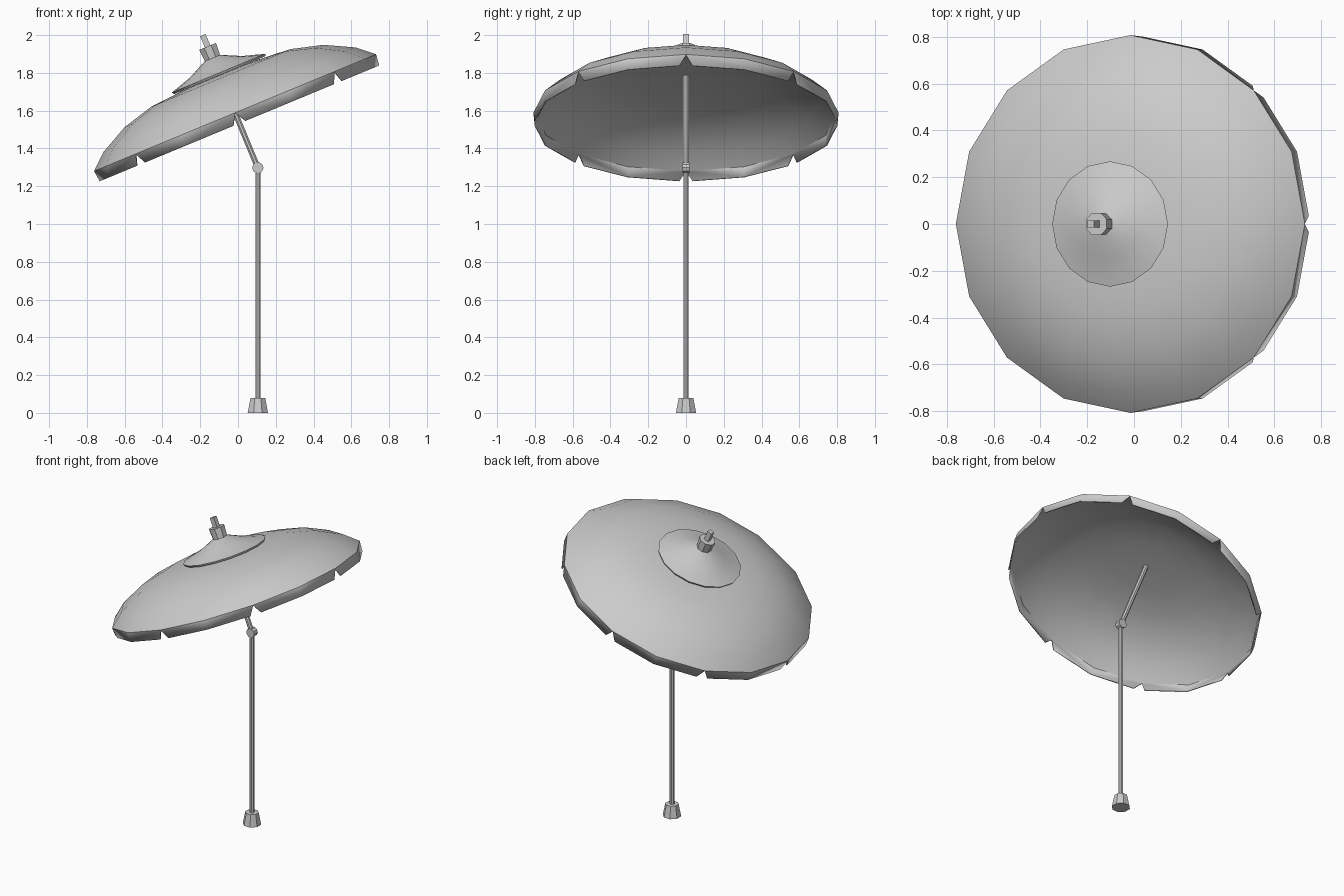
import bpy, bmesh
from math import pi, sin, cos, radians
from mathutils import Matrix, Vector

if "Cube" in bpy.data.objects:
    bpy.data.objects.remove(bpy.data.objects["Cube"])

JOINT = Vector((0.105, 0, 1.298))
UPRIGHT = Matrix.Translation((0.105, 0, 0))
TILT = Matrix.Translation(JOINT) @ Matrix.Rotation(radians(-22.5), 4, 'Y')


def ring_point(r, z, i, n, phase=0.0):
    a = 2 * pi * (i + phase) / n
    return Vector((r * cos(a), r * sin(a), z))


def lathe(bm, profile, n, phase=0.0):
    """Revolve (radius, height) points into n-sided rings; returns the rings."""
    rings = [[bm.verts.new(ring_point(r, z, i, n, phase)) for i in range(n)]
             for r, z in profile]
    for lo, hi in zip(rings, rings[1:]):
        for i in range(n):
            j = (i + 1) % n
            bm.faces.new((lo[i], lo[j], hi[j], hi[i]))
    return rings


def finish(name, bm, matrix, smooth=None):
    bmesh.ops.remove_doubles(bm, verts=bm.verts, dist=1e-5)
    bmesh.ops.recalc_face_normals(bm, faces=bm.faces)
    mesh = bpy.data.meshes.new(name)
    bm.to_mesh(mesh)
    bm.free()
    ob = bpy.data.objects.new(name, mesh)
    bpy.context.collection.objects.link(ob)
    ob.matrix_world = matrix
    if smooth:
        bpy.ops.object.select_all(action='DESELECT')
        ob.select_set(True)
        bpy.context.view_layer.objects.active = ob
        bpy.ops.object.shade_smooth_by_angle(angle=radians(smooth))
    return ob


def solid(name, profile, n, matrix, phase=0.0, smooth=None):
    """Closed revolved part with flat end caps."""
    bm = bmesh.new()
    rings = lathe(bm, profile, n, phase)
    for (r, _), ring in ((profile[0], rings[0]), (profile[-1], rings[-1])):
        if r > 0:
            bm.faces.new(ring)
    return finish(name, bm, matrix, smooth)


# canopy dome with a hanging edge, cut by a V notch at every second corner
N, RIM, RIM_H, HEM_H, NOTCH = 16, 0.808, 0.315, 0.254, 0.036
bm = bmesh.new()
rings = lathe(bm, [(RIM, RIM_H), (0.722, 0.39), (0.57, 0.468), (0.40, 0.514),
                   (0.21, 0.529), (0, 0.532)], N)
rim = rings[0]
drop = Vector((0, 0, HEM_H - RIM_H))
for i in range(0, N, 2):
    a, b, c = rim[i], rim[i + 1], rim[(i + 2) % N]
    mid = bm.verts.new(b.co + drop)
    for end in (a, c):
        along = (b.co - end.co).normalized() * NOTCH
        hem = bm.verts.new(end.co + along + drop)
        bm.faces.new((end, b, mid, hem))
canopy = finish("canopy", bm, TILT, 35)
thick = canopy.modifiers.new("cloth_thickness", 'SOLIDIFY')
thick.thickness = 0.008
thick.offset = -1

# vent cap on top of the canopy
solid("vent_cap", [(0, 0.53), (0.262, 0.53), (0.268, 0.542), (0.15, 0.578),
                   (0.045, 0.628), (0, 0.632)], 16, TILT, smooth=35)

# hub and tip
solid("hub", [(0.046, 0.61), (0.052, 0.695)], 8, TILT, 0.5)
solid("tip", [(0.022, 0.68), (0.022, 0.76)], 4, TILT, 0.5)

# tilted and upright poles
solid("upper_pole", [(0.016, 0), (0.016, 0.532)], 8, TILT, 0.5)
solid("lower_pole", [(0.0145, 0.05), (0.0145, 1.298)], 8, UPRIGHT, 0.5)

# tilt joint: short barrel lying along y
solid("tilt_joint", [(0.03, -0.019), (0.03, 0.019)], 10,
      Matrix.Translation(JOINT) @ Matrix.Rotation(pi / 2, 4, 'X'))

# foot
solid("foot", [(0.058, 0), (0.042, 0.08)], 8, UPRIGHT, 0.5)
